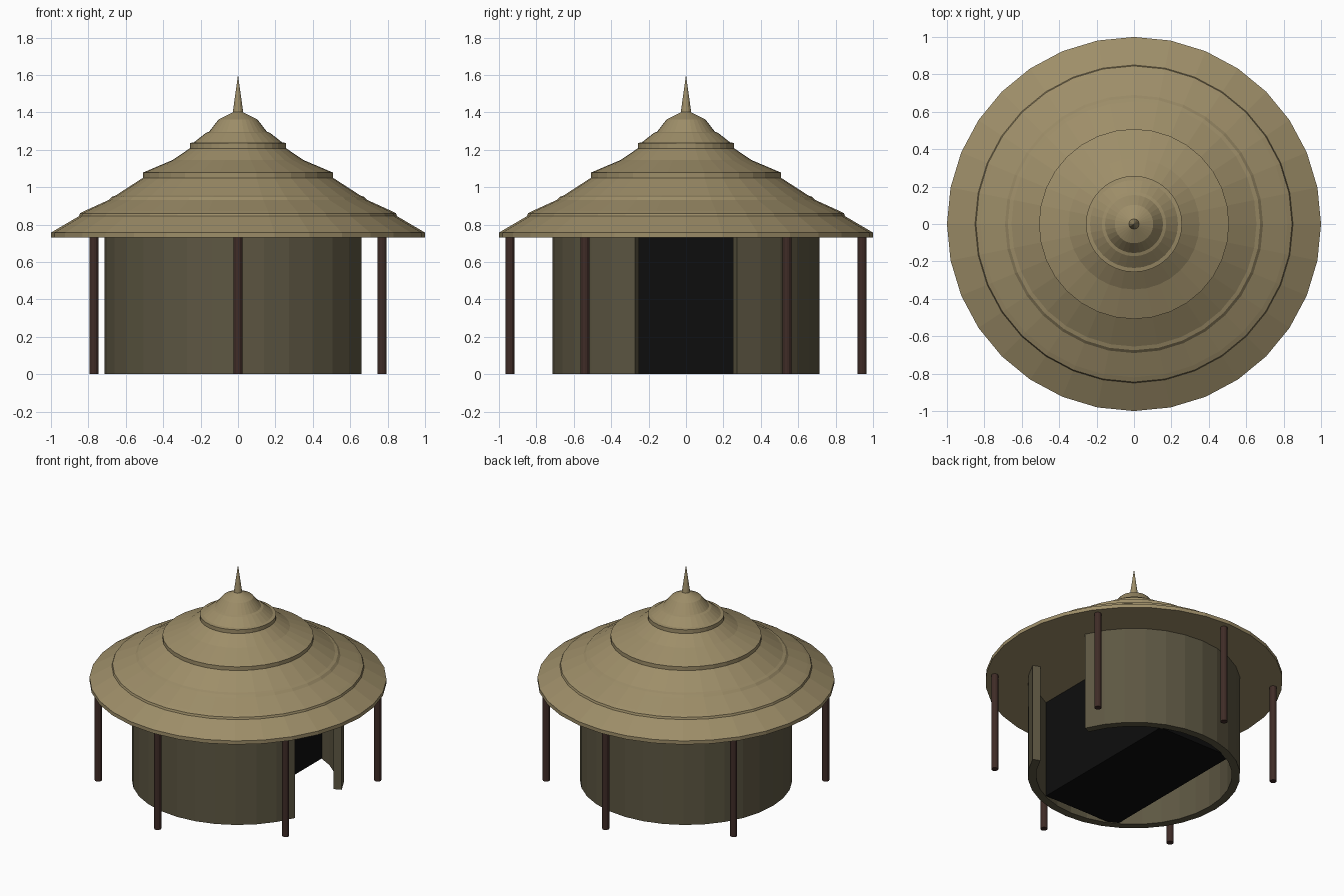
import bpy, bmesh, math

if "Cube" in bpy.data.objects:
    bpy.data.objects.remove(bpy.data.objects["Cube"])

SEG = 32


def material(name, rgb):
    m = bpy.data.materials.new(name)
    m.diffuse_color = (*rgb, 1)
    m.use_nodes = True
    m.node_tree.nodes["Principled BSDF"].inputs["Base Color"].default_value = m.diffuse_color
    return m


thatch = material("thatch", (0.34, 0.27, 0.14))
clay = material("clay", (0.11, 0.095, 0.055))
timber = material("timber", (0.05, 0.025, 0.02))
dark = material("dark", (0.004, 0.004, 0.004))


def finish(name, bm, mat):
    bmesh.ops.remove_doubles(bm, verts=bm.verts, dist=1e-5)
    bmesh.ops.recalc_face_normals(bm, faces=bm.faces)
    me = bpy.data.meshes.new(name)
    bm.to_mesh(me)
    bm.free()
    me.materials.append(mat)
    ob = bpy.data.objects.new(name, me)
    bpy.context.collection.objects.link(ob)
    return ob


def lathe(name, profile, mat, start=0, steps=SEG, closed=False):
    """Sweep an (r, z) profile about z; an open sweep gets capped ends."""
    bm = bmesh.new()
    full = steps == SEG
    rings = []
    for i in range(steps if full else steps + 1):
        a = math.tau * (start + i) / SEG
        rings.append([bm.verts.new((r * math.cos(a), r * math.sin(a), z)) for r, z in profile])
    n = len(profile)
    for i in range(steps):
        p, q = rings[i], rings[(i + 1) % len(rings)]
        for j in range(n if closed else n - 1):
            k = (j + 1) % n
            bm.faces.new((p[j], q[j], q[k], p[k]))
    if not full:
        bm.faces.new(rings[0])
        bm.faces.new(rings[-1])
    bmesh.ops.remove_doubles(bm, verts=bm.verts, dist=1e-5)
    bmesh.ops.dissolve_degenerate(bm, edges=bm.edges, dist=1e-5)
    return finish(name, bm, mat)


# Tiered thatched roof with flat underside
lathe("roof", [(0, 0.73), (1, 0.73), (1, 0.757), (0.85, 0.845), (0.845, 0.86),
               (0.82, 0.873), (0.69, 0.932), (0.675, 0.948), (0.655, 0.955),
               (0.508, 1.05), (0.508, 1.078), (0.35, 1.145), (0.257, 1.208),
               (0.257, 1.236), (0.235, 1.24), (0.172, 1.29), (0.155, 1.296),
               (0.103, 1.363), (0.025, 1.402), (0, 1.405)], thatch)

# Spire
bm = bmesh.new()
bmesh.ops.create_cone(bm, cap_ends=True, segments=12, radius1=0.028, radius2=0, depth=0.2)
finish("spire", bm, thatch).location.z = 1.5

# Round wall, open at the doorway facing +x
lathe("wall", [(0.715, 0), (0.715, 0.73), (0.66, 0.73), (0.66, 0)], clay,
      start=2, steps=SEG - 4, closed=True)

# Dark interior block
bm = bmesh.new()
bmesh.ops.create_cube(bm, size=1)
bmesh.ops.scale(bm, vec=(0.61, 1.2, 0.73), verts=bm.verts)
finish("dark_interior", bm, dark).location = (-0.035, 0, 0.37)

# Posts under the eaves
spots = [(0, -0.942), (0, 0.942)] + [(sx * 0.77, sy * 0.54) for sx in (-1, 1) for sy in (-1, 1)]
for i, (x, y) in enumerate(spots):
    bm = bmesh.new()
    bmesh.ops.create_cone(bm, cap_ends=True, segments=12, radius1=0.024, radius2=0.024, depth=0.74)
    finish(f"post_{i + 1}", bm, timber).location = (x, y, 0.37)
